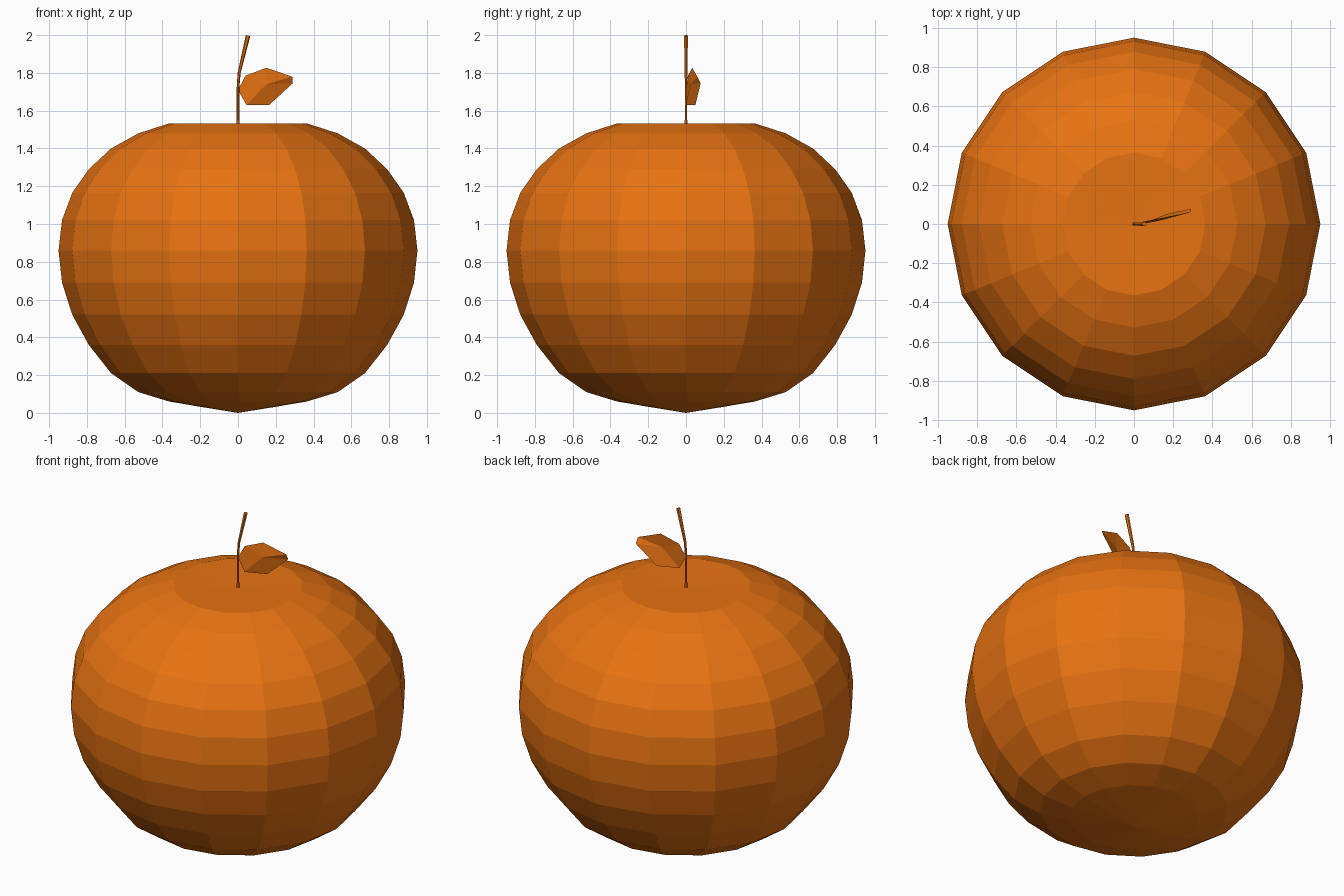
import bpy, bmesh
from math import sin, cos, pi
from mathutils import Vector

if "Cube" in bpy.data.objects:
    bpy.data.objects.remove(bpy.data.objects["Cube"])

skin = bpy.data.materials.new("orange_skin")
skin.diffuse_color = (0.80, 0.17, 0.006, 1)
skin.use_nodes = True
skin.node_tree.nodes["Principled BSDF"].inputs["Base Color"].default_value = skin.diffuse_color


def make_object(name, bm):
    bmesh.ops.recalc_face_normals(bm, faces=bm.faces[:])
    mesh = bpy.data.meshes.new(name)
    bm.to_mesh(mesh)
    bm.free()
    mesh.materials.append(skin)
    obj = bpy.data.objects.new(name, mesh)
    bpy.context.collection.objects.link(obj)
    return obj


def skin_rings(bm, rings):
    """Bridge successive closed rings of vertices with quads."""
    for a, b in zip(rings, rings[1:]):
        n = len(a)
        for i in range(n):
            j = (i + 1) % n
            bm.faces.new((a[i], a[j], b[j], b[i]))


def ring(bm, centre, radius, sides, tilt=0.0):
    out = []
    for i in range(sides):
        a = 2 * pi * i / sides
        x, y = radius * cos(a), radius * sin(a)
        out.append(bm.verts.new(Vector(centre) + Vector((x * cos(tilt), y, -x * sin(tilt)))))
    return out


# Fruit: 16-sided squashed sphere with a flattened crown
SIDES, RADIUS = 16, 0.95
heights = [0.03, 0.06, 0.11, 0.21, 0.36, 0.52, 0.69, 0.86,
           1.02, 1.165, 1.29, 1.40, 1.48, 1.533, 1.53]
bm = bmesh.new()
rings = [ring(bm, (0, 0, z), RADIUS * sin(pi * (k + 1) / SIDES), SIDES)
         for k, z in enumerate(heights)]
skin_rings(bm, rings)
for z, edge in ((0.0, rings[0]), (1.525, rings[-1])):
    pole = bm.verts.new((0, 0, z))
    for i in range(SIDES):
        bm.faces.new((pole, edge[i], edge[(i + 1) % SIDES]))
make_object("fruit", bm)

# Stem: thin tube that bends to the right and widens at the tip
path = [(0, 1.52, 0.010, 0), (0, 1.56, 0.007, 0), (0, 1.72, 0.007, 0.05),
        (0.006, 1.80, 0.008, 0.18), (0.053, 1.997, 0.012, 0.25)]
bm = bmesh.new()
rings = [ring(bm, (x, 0, z), r, 6, t) for x, z, r, t in path]
skin_rings(bm, rings)
bm.faces.new(rings[0])
bm.faces.new(rings[-1])
make_object("stem", bm)

# Leaf: folded fan of facets around a midrib point
outline = [(0.0, 0.0, 1.71), (0.045, 0.0, 1.63), (0.165, 0.05, 1.63),
           (0.29, 0.077, 1.745), (0.287, 0.06, 1.78), (0.15, 0.033, 1.827),
           (0.04, 0.01, 1.785)]
bm = bmesh.new()
edge = [bm.verts.new(p) for p in outline]
centre = bm.verts.new((0.15, 0.022, 1.74))
for i in range(len(edge)):
    bm.faces.new((centre, edge[i], edge[(i + 1) % len(edge)]))
make_object("leaf", bm)
